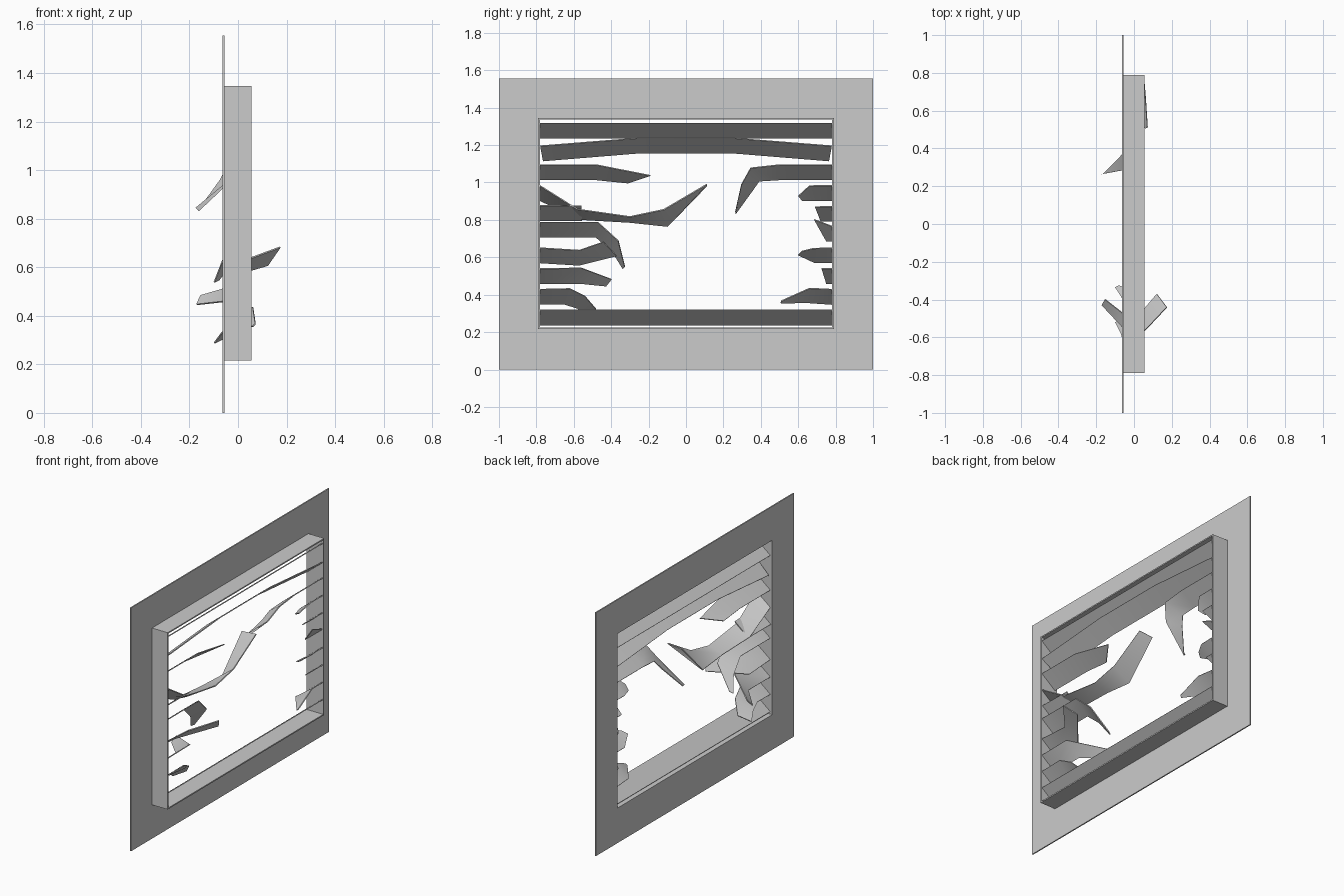
import bpy, bmesh, math

if "Cube" in bpy.data.objects:
    bpy.data.objects.remove(bpy.data.objects["Cube"])

def finish(bm, name):
    bmesh.ops.recalc_face_normals(bm, faces=bm.faces)
    me = bpy.data.meshes.new(name)
    bm.to_mesh(me)
    bm.free()
    ob = bpy.data.objects.new(name, me)
    bpy.context.collection.objects.link(ob)
    return ob

def frame(name, x0, x1, outer, inner):
    """Rectangular ring in the YZ plane; rectangles are (half width, bottom, top)."""
    bm = bmesh.new()
    loops = []
    for x, (w, b, t) in ((x0, outer), (x1, outer), (x1, inner), (x0, inner)):
        loops.append([bm.verts.new((x, y, z)) for y, z in ((-w, b), (w, b), (w, t), (-w, t))])
    for k in range(4):
        p, q = loops[k], loops[(k + 1) % 4]
        for j in range(4):
            n = (j + 1) % 4
            bm.faces.new((p[j], p[n], q[n], q[j]))
    return finish(bm, name)

# Wall plate and duct
opening = (0.781, 0.224, 1.338)
frame("wall_plate", -0.063, -0.055, (1.0, 0.0, 1.555), opening)
frame("duct_frame", -0.055, 0.056, (0.79, 0.216, 1.346), opening)

X, Y, H = 0.05, 0.78, 0.08   # slat half depth, half length, rise

def low(i):
    return 0.24 + 0.111 * i

def slat(name, sections):
    """Thin strip through (low edge, high edge) pairs given as (y, z[, x])."""
    bm = bmesh.new()
    rows = []
    for a, b in sections:
        rows.append([bm.verts.new((p[2] if len(p) > 2 else d, p[0], p[1]))
                     for p, d in ((a, -X), (b, X))])
    for p, q in zip(rows, rows[1:]):
        bm.faces.new((p[0], q[0], q[1], p[1]))
    bmesh.ops.recalc_face_normals(bm, faces=bm.faces)
    bmesh.ops.solidify(bm, geom=bm.faces[:], thickness=0.006)
    ob = finish(bm, name)
    bpy.ops.object.select_all(action='DESELECT')
    ob.select_set(True)
    bpy.context.view_layer.objects.active = ob
    bpy.ops.object.shade_smooth_by_angle(angle=math.radians(35))

def root(i, side, z=None):
    z = low(i) if z is None else z
    return ((side * Y, z), (side * Y, z + H))

# Whole slats
for i in (0, 9):
    slat(f"slat_{i}", [root(i, -1), root(i, 1)])
slat("bowed_slat", [((s * a, 1.118 + d), (s * b, 1.198 + d)) for s, a, b, d in
                    ((-1, .765, .78, 0), (-1, .25, .25, .042), (1, .25, .25, .042), (1, .765, .78, 0))])

# Broken slats on the -y side
left = {
    7: [((-.48, 1.017), (-.48, 1.097)), ((-.31, 1.0), (-.19, 1.04, .035))],
    6: [((-.56, .805, -.06), (-.58, .86, .045)), ((-.3, .79), (-.3, .82)),
        ((-.1, .768), (-.12, .858)), ((.11, .985), (.11, .993))],
    5: [((-.555, .795), (-.56, .872))],
    3: [((-.57, .56), (-.57, .64)), ((-.37, .61, .12), (-.44, .685, .172))],
    2: [((-.56, .462), (-.56, .545)), ((-.43, .448, -.172), (-.40, .485, -.155))],
    1: [((-.65, .352), (-.62, .435)), ((-.58, .33, -.07), (-.54, .395, .03)),
        ((-.52, .29, -.1), (-.48, .325, -.03))],
}
for i, tail in left.items():
    slat(f"broken_slat_left_{i}", [root(i, -1)] + tail)
slat("broken_slat_left_4", [root(4, -1, .71), ((-.48, .71), (-.47, .79)),
                            ((-.39, .63, -.065), (-.36, .69, .03)),
                            ((-.335, .54, -.1), (-.325, .55, -.08))])

# Broken slats on the +y side
right = {
    7: [((.5, 1.017), (.5, 1.097)), ((.39, 1.01), (.345, 1.08)),
        ((.355, .96, -.075), (.295, .99, 0)), ((.265, .835, -.165), (.263, .845, -.175))],
    6: [((.69, .905), (.66, .985)), ((.62, .905, -.03), (.60, .93, .01))],
    5: [((.72, .795), (.69, .872))],
    4: [((.75, .684), (.685, .8))],
    3: [((.69, .573), (.68, .65)), ((.60, .615, -.01), (.62, .635, .02))],
    2: [((.75, .462), (.725, .542))],
    1: [((.65, .36), (.66, .437, .06)), ((.505, .358, .06), (.51, .37, .07))],
}
for i, tail in right.items():
    slat(f"broken_slat_right_{i}", [root(i, 1)] + tail)
